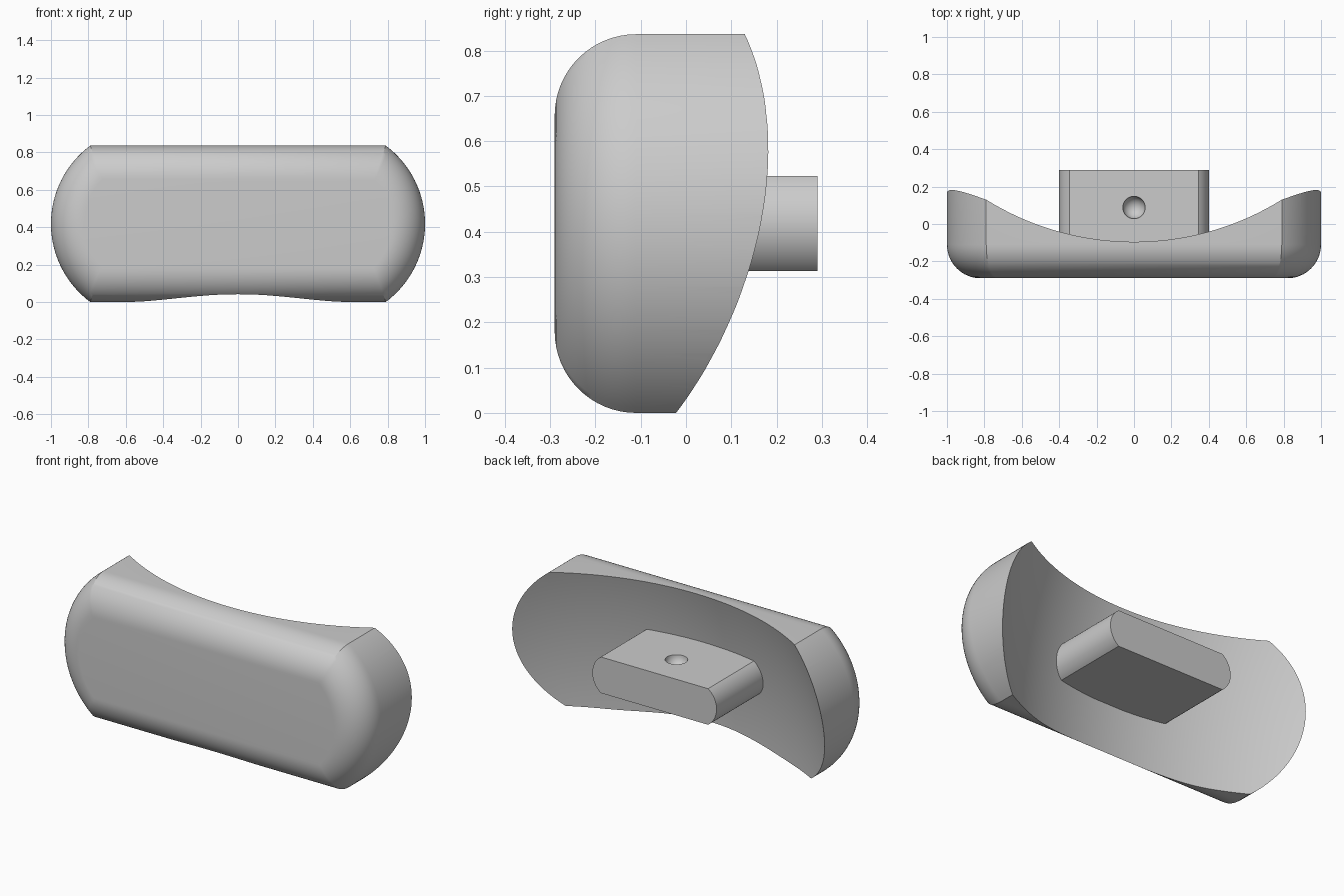
import bpy, bmesh, math

if "Cube" in bpy.data.objects:
    bpy.data.objects.remove(bpy.data.objects["Cube"])

grey = bpy.data.materials.new("light_grey")
grey.use_nodes = True
colour = (0.6, 0.6, 0.6, 1)
grey.diffuse_color = colour
grey.node_tree.nodes["Principled BSDF"].inputs["Base Color"].default_value = colour


def outline(half_len, half_h, radius, inset=0.0, steps=48):
    """Bar with straight top and bottom and shallow arc ends, offset inward."""
    cx, r, h = half_len - radius, radius - inset, half_h - inset
    a = math.asin(h / r)
    arc = [(cx + r * math.cos(t), r * math.sin(t))
           for t in (a * (2 * i / steps - 1) for i in range(steps + 1))]
    return arc + [(-x, -z) for x, z in arc]


def loft(name, rings, z_mid):
    """Skin a list of (y, outline) rings and cap both ends."""
    bm = bmesh.new()
    loops = [[bm.verts.new((x, y, z + z_mid)) for x, z in pts] for y, pts in rings]
    n = len(loops[0])
    for lo, hi in zip(loops, loops[1:]):
        for i in range(n):
            j = (i + 1) % n
            bm.faces.new((lo[i], lo[j], hi[j], hi[i]))
    bm.faces.new(loops[0])
    bm.faces.new(loops[-1])
    bmesh.ops.recalc_face_normals(bm, faces=bm.faces)
    mesh = bpy.data.meshes.new(name)
    bm.to_mesh(mesh)
    bm.free()
    mesh.materials.append(grey)
    obj = bpy.data.objects.new(name, mesh)
    bpy.context.collection.objects.link(obj)
    return obj


def carve(obj, centre, scale, segments, rings):
    """Subtract an ellipsoid, then smooth the curved faces."""
    bpy.ops.mesh.primitive_uv_sphere_add(segments=segments, ring_count=rings,
                                         location=centre, scale=scale)
    cutter = bpy.context.object
    cutter.data.materials.append(grey)
    cutter.hide_render = True
    bpy.ops.object.select_all(action="DESELECT")
    bpy.context.view_layer.objects.active = obj
    obj.select_set(True)
    mod = obj.modifiers.new("carve", "BOOLEAN")
    mod.operation, mod.solver, mod.object = "DIFFERENCE", "EXACT", cutter
    bpy.ops.object.modifier_apply(modifier=mod.name)
    bpy.data.objects.remove(cutter)
    bpy.ops.object.shade_smooth_by_angle(angle=math.radians(30))


# Pad: rounded front edge, hollowed back
FRONT, FILLET, MID = -0.29, 0.18, 0.418
rings = []
for i in range(17):
    t = math.pi / 2 * i / 16
    rings.append((FRONT + FILLET * (1 - math.sin(t)),
                  outline(1.0, MID, 0.521, FILLET * (1 - math.cos(t)))))
rings.reverse()
rings.insert(len(rings), (0.3, outline(1.0, MID, 0.521))) if rings[-1][0] > rings[0][0] else None
pad = loft("pad", rings, MID)
carve(pad, (0, 1.404, -0.102), (1.632, 1.632, 2.377), 192, 96)

# Mounting lug on the back with a dimple in its top
lug_shape = outline(0.4, 0.105, 0.128, steps=24)
lug = loft("mounting_lug", [(-0.2, lug_shape), (0.29, lug_shape)], 0.418)
carve(lug, (0, 0.088, 0.523), (0.06, 0.06, 0.06), 32, 16)
